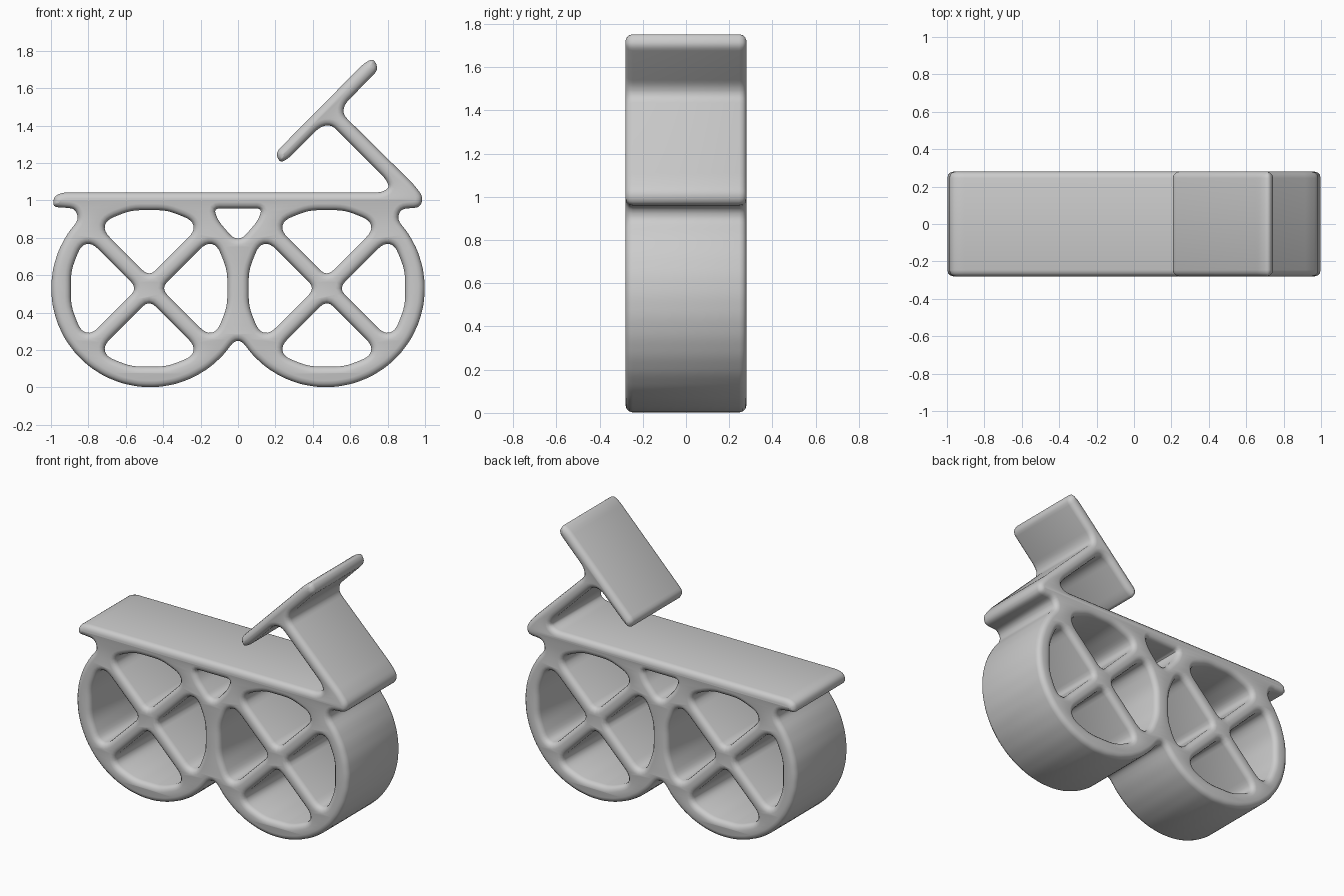
import bpy, math
from mathutils import Matrix, Vector

cube = bpy.data.objects.get("Cube")
if cube:
    bpy.data.objects.remove(cube, do_unlink=True)

HALF_DEPTH, EDGE = 0.28, 0.034
HUB_X, HUB_Z, WHEEL_R = 0.47, 0.53, 0.53


def rounded(points, radius, steps=4):
    """Fillet every corner of a closed polygon."""
    pts = [Vector(p) for p in points]
    out = []
    for i, p in enumerate(pts):
        a, b = pts[i - 1] - p, pts[(i + 1) % len(pts)] - p
        start = p + a.normalized() * min(radius, a.length * 0.45)
        end = p + b.normalized() * min(radius, b.length * 0.45)
        for s in range(steps + 1):
            t = s / steps
            out.append(start * (1 - t) ** 2 + p * 2 * t * (1 - t) + end * t * t)
    return out


def arc(cx, first, last, steps=18):
    angles = [math.radians(first + (last - first) * i / steps) for i in range(steps + 1)]
    return [(cx + WHEEL_R * math.cos(a), HUB_Z + WHEEL_R * math.sin(a)) for a in angles]


# Outline sections, running clockwise from the deck's left end
deck = [(-0.93, 0.962), (-0.99, 0.965), (-0.985, 1.02), (-0.94, 1.043)]
post_front = [(0.77, 1.043), (0.81, 1.07), (0.79, 1.115), (0.50, 1.405), (0.44, 1.395)]
handlebar = [(0.27, 1.225), (0.225, 1.20), (0.20, 1.255), (0.675, 1.735),
             (0.725, 1.76), (0.752, 1.70), (0.57, 1.515), (0.56, 1.46)]
post_back = [(0.94, 1.085), (0.99, 1.02), (0.975, 0.962), (0.87, 0.955)]
right_wheel = arc(HUB_X, 44, -148)
left_wheel = arc(-HUB_X, -32, -224)
outline = (deck + post_front + handlebar + post_back + right_wheel
           + left_wheel + [(-0.87, 0.955)])
loops = [rounded(outline, 0.035)]

# Four openings between the crossed spokes of each wheel
opening = [(0.062, 0), (0.305, 0.243), (0.365, 0.23), (0.418, 0.095)]
opening += [(x, -z) for x, z in reversed(opening[1:])]
for side in (-1, 1):
    for quarter in range(4):
        turn = Matrix.Rotation(quarter * math.pi / 2, 2)
        hub = Vector((side * 0.475, HUB_Z))
        loops.append(rounded([turn @ Vector(p) + hub for p in opening], 0.05))

# Small triangular opening under the middle of the deck
loops.append(rounded([(-0.13, 0.957), (0.13, 0.957), (0.105, 0.89),
                      (0.025, 0.797), (-0.025, 0.797), (-0.105, 0.89)], 0.03))

# Filled, rounded extrusion of the whole profile
curve = bpy.data.curves.new("frame_profile", "CURVE")
curve.dimensions = "2D"
curve.fill_mode = "BOTH"
curve.extrude = HALF_DEPTH - EDGE
curve.bevel_depth = EDGE
curve.bevel_resolution = 2
curve.offset = -EDGE
for loop in loops:
    spline = curve.splines.new("POLY")
    spline.points.add(len(loop) - 1)
    for point, p in zip(spline.points, loop):
        point.co = (p.x, p.y, 0, 1)
    spline.use_cyclic_u = True

frame = bpy.data.objects.new("bicycle_frame", curve)
bpy.context.collection.objects.link(frame)
frame.rotation_euler.x = math.pi / 2
bpy.ops.object.select_all(action="DESELECT")
frame.select_set(True)
bpy.context.view_layer.objects.active = frame
bpy.ops.object.convert(target="MESH")
frame = bpy.context.object
frame.name = "bicycle_frame"
bpy.ops.object.transform_apply(location=False, rotation=True, scale=False)

# Weld the caps to the sides and smooth the rounded edges
bpy.ops.object.mode_set(mode="EDIT")
bpy.ops.mesh.select_all(action="SELECT")
bpy.ops.mesh.remove_doubles(threshold=0.0005)
bpy.ops.mesh.normals_make_consistent(inside=False)
bpy.ops.object.mode_set(mode="OBJECT")
bpy.ops.object.shade_smooth_by_angle(angle=math.radians(35))

grey = bpy.data.materials.new("light_grey")
grey.use_nodes = True
grey.diffuse_color = (0.6, 0.6, 0.6, 1)
grey.node_tree.nodes["Principled BSDF"].inputs["Base Color"].default_value = (0.6, 0.6, 0.6, 1)
frame.data.materials.clear()
frame.data.materials.append(grey)
